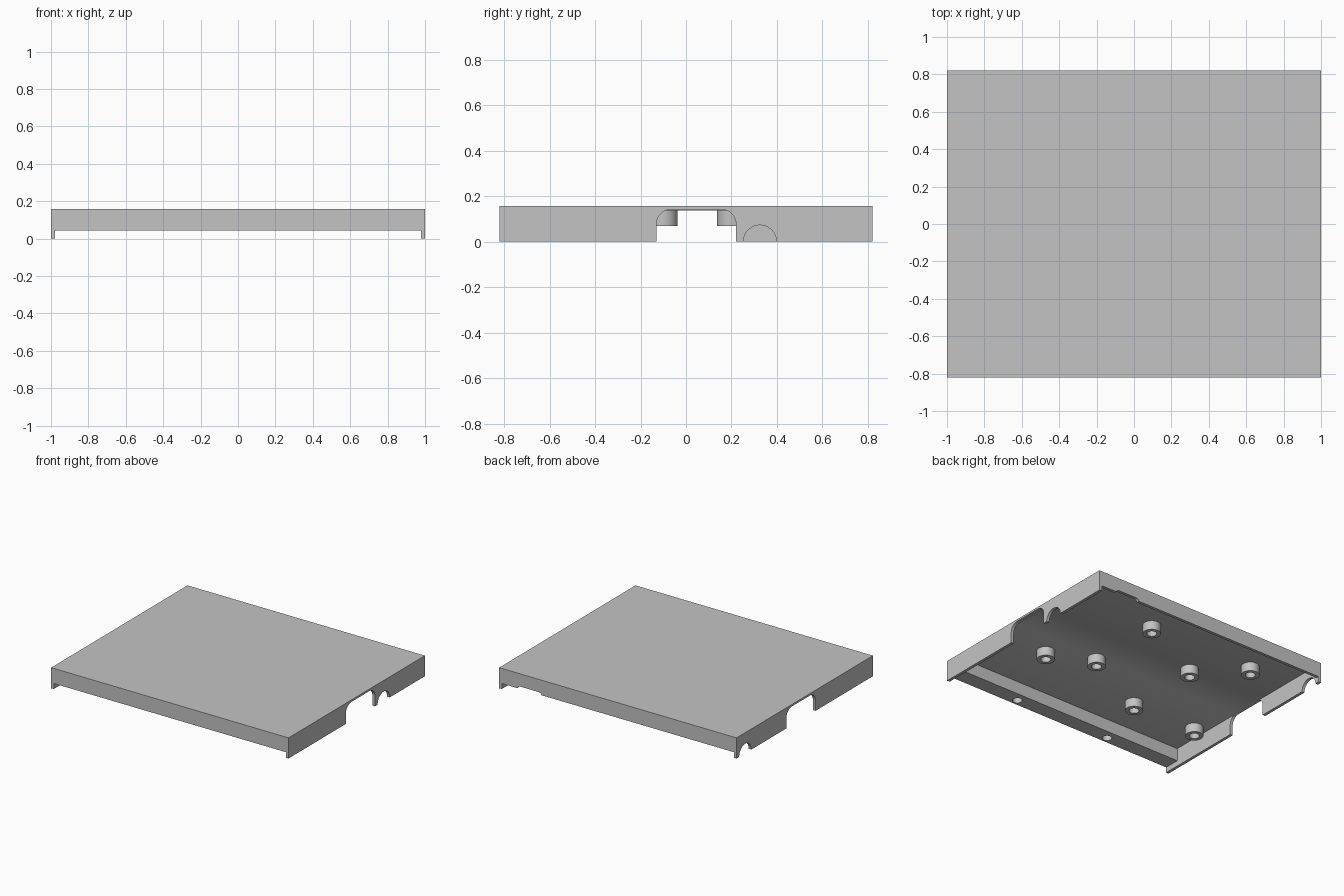
import bpy, bmesh, math
from mathutils import Vector, Matrix

cube = bpy.data.objects.get("Cube")
if cube:
    bpy.data.objects.remove(cube, do_unlink=True)

HX, HY, TOP = 1.0, 0.82, 0.157      # half width, half depth, height
WALL, CEILING, LIP = 0.022, 0.138, 0.042

grey = bpy.data.materials.new("plain grey")
grey.use_nodes = True
grey.diffuse_color = (0.55, 0.55, 0.55, 1)
for node in grey.node_tree.nodes:
    if node.type == 'BSDF_PRINCIPLED':
        node.inputs["Base Color"].default_value = grey.diffuse_color


def add_object(name, bm):
    bmesh.ops.recalc_face_normals(bm, faces=bm.faces)
    mesh = bpy.data.meshes.new(name)
    bm.to_mesh(mesh)
    bm.free()
    mesh.materials.append(grey)
    obj = bpy.data.objects.new(name, mesh)
    bpy.context.collection.objects.link(obj)
    return obj


def prism(name, axis, outline, lo, hi):
    """Extrude a flat outline along the given axis (0 = x, 1 = y, 2 = z)."""
    bm = bmesh.new()
    verts = []
    for a, b in outline:
        co = [a, b]
        co.insert(axis, lo)
        verts.append(bm.verts.new(co))
    face = bm.faces.new(verts)
    ext = bmesh.ops.extrude_face_region(bm, geom=[face])
    step = Vector((0, 0, 0))
    step[axis] = hi - lo
    bmesh.ops.translate(bm, vec=step,
                        verts=[g for g in ext["geom"] if isinstance(g, bmesh.types.BMVert)])
    return add_object(name, bm)


def rect(a0, a1, b0, b1):
    return [(a0, b0), (a1, b0), (a1, b1), (a0, b1)]


def arc(ca, cb, r, start, end, n):
    angles = [math.radians(start + (end - start) * i / n) for i in range(n + 1)]
    return [(ca + r * math.cos(t), cb + r * math.sin(t)) for t in angles]


def rounded_notch(a0, a1, top, r):
    """Opening from below with two rounded upper corners."""
    return ([(a0, -0.1), (a1, -0.1)] + arc(a1 - r, top - r, r, 0, 90, 10)
            + arc(a0 + r, top - r, r, 90, 180, 10))


def cut(target, cutter):
    mod = target.modifiers.new("cut", 'BOOLEAN')
    mod.operation, mod.solver, mod.object = 'DIFFERENCE', 'EXACT', cutter
    bpy.context.view_layer.objects.active = target
    bpy.ops.object.modifier_apply(modifier=mod.name)
    bpy.data.objects.remove(cutter, do_unlink=True)


def smooth(obj):
    bpy.ops.object.select_all(action='DESELECT')
    obj.select_set(True)
    bpy.context.view_layer.objects.active = obj
    bpy.ops.object.shade_smooth_by_angle(angle=math.radians(35))


# Cover: a block hollowed from below, with a thick front bar
cover = prism("cover", 2, rect(-HX, HX, -HY, HY), 0, TOP)
inner = HX - WALL
cut(cover, prism("cavity", 2, rect(-inner, inner, -0.70, HY - WALL), -0.1, CEILING))
cut(cover, prism("lip_cut", 2, rect(-inner, inner, -1, 1), -0.1, LIP))

# Side walls: a wide notch on both, and one half-round port on each
for side, port_y in ((1, 0.325), (-1, 0.715)):
    lo, hi = sorted((side * (inner - 0.001), side * 1.1))
    cut(cover, prism("side_notch", 0, rounded_notch(-0.13, 0.22, 0.142, 0.065), lo, hi))
    port = [(port_y - 0.073, -0.1), (port_y + 0.073, -0.1)] + arc(port_y, 0, 0.073, 0, 180, 24)
    cut(cover, prism("side_port", 0, port, lo, hi))

# Back wall: a shallow rounded recess
cut(cover, prism("back_recess", 1, rounded_notch(0.64, 0.85, 0.06, 0.03), HY - 2 * WALL, 1))

# Front bar: two blind screw holes
for x in (-0.405, 0.405):
    cut(cover, prism("screw_hole", 2, arc(x, -0.773, 0.034, 0, 345, 23), -0.1, 0.12))
smooth(cover)

# Hollow standoffs hanging from the ceiling
bm = bmesh.new()
for x, y in ((0.587, -0.25), (0.255, -0.10), (0.255, 0.495), (-0.335, 0.20),
             (-0.635, 0.495), (-0.335, -0.40), (-0.88, -0.40)):
    outline = ((0.035, CEILING), (0.035, 0.07), (0.063, 0.07), (0.063, CEILING))
    ring = [bm.verts.new((x + r, y, z)) for r, z in outline]
    edges = [bm.edges.new(pair) for pair in zip(ring, ring[1:])]
    bmesh.ops.spin(bm, geom=ring + edges, cent=(x, y, 0), axis=(0, 0, 1),
                   angle=math.tau, steps=32, use_merge=True)
bmesh.ops.remove_doubles(bm, verts=bm.verts, dist=0.0005)
smooth(add_object("standoffs", bm))
